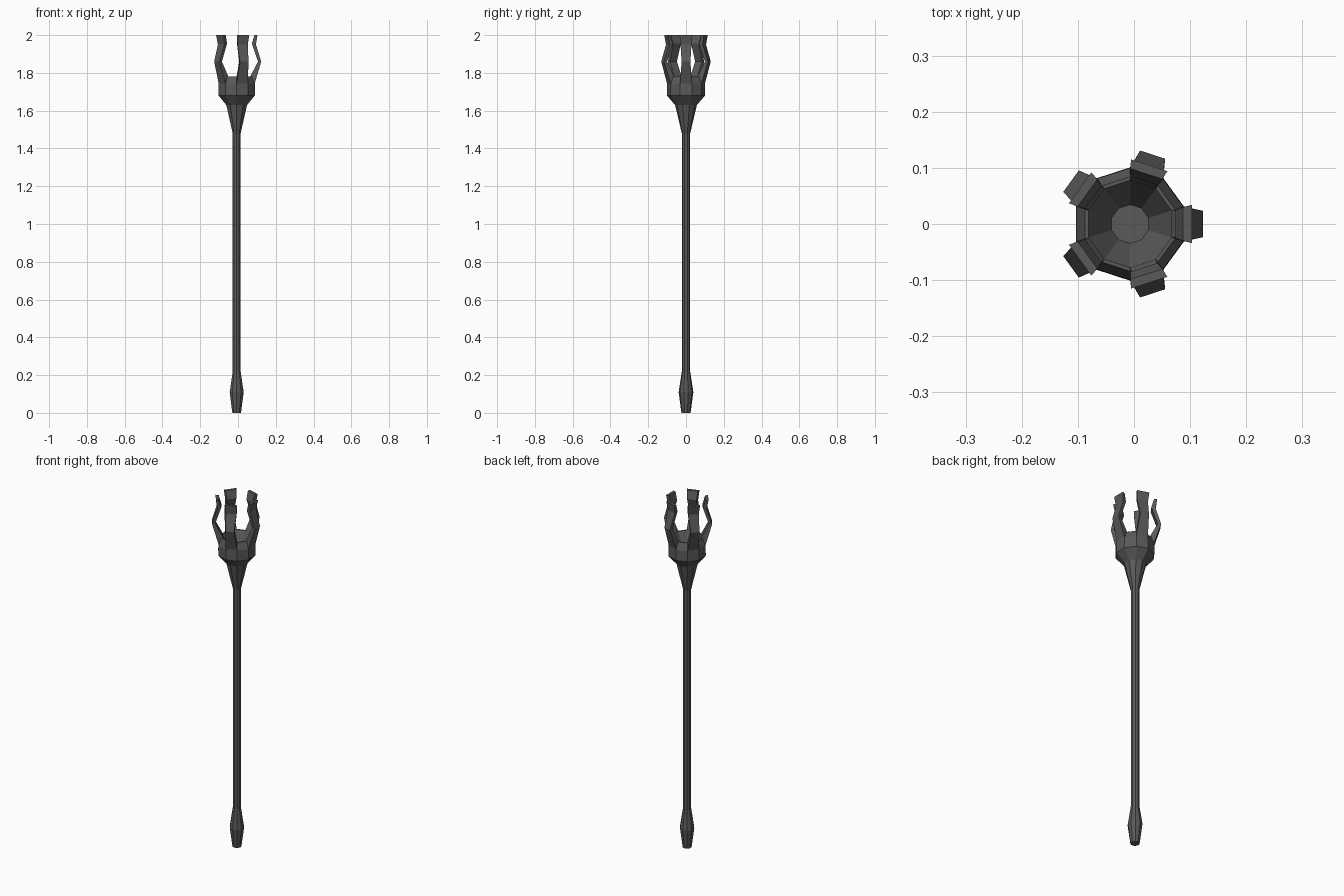
import bpy, bmesh, math

if "Cube" in bpy.data.objects:
    bpy.data.objects.remove(bpy.data.objects["Cube"])

AXIS_X = -0.007
SIDES = 10
metal = bpy.data.materials.new("dark grey metal")
metal.diffuse_color = (0.1, 0.1, 0.1, 1)
metal.use_nodes = True
metal.node_tree.nodes["Principled BSDF"].inputs["Base Color"].default_value = metal.diffuse_color


def finish(name, bm):
    bmesh.ops.recalc_face_normals(bm, faces=bm.faces)
    me = bpy.data.meshes.new(name)
    bm.to_mesh(me)
    bm.free()
    me.materials.append(metal)
    ob = bpy.data.objects.new(name, me)
    bpy.context.collection.objects.link(ob)


def loft(bm, rings):
    """Join rings of points with quads and cap both ends."""
    vs = [[bm.verts.new(p) for p in r] for r in rings]
    n = len(vs[0])
    for a, b in zip(vs, vs[1:]):
        for i in range(n):
            j = (i + 1) % n
            bm.faces.new((a[i], a[j], b[j], b[i]))
    bm.faces.new(vs[0])
    bm.faces.new(vs[-1])


def lathe(name, profile):
    """Ten-sided turned part; radii are measured to the flats."""
    rings = []
    for r, z in profile:
        c = r / math.cos(math.pi / SIDES)
        angles = [(i + 0.5) * math.tau / SIDES for i in range(SIDES)]
        rings.append([(AXIS_X + c * math.cos(a), c * math.sin(a), z) for a in angles])
    bm = bmesh.new()
    loft(bm, rings)
    finish(name, bm)


# Staff with swollen foot, flared neck and hollow cup
lathe("staff_and_cup", [(0.023, 0), (0.037, 0.11), (0.021, 0.22), (0.021, 1.48),
                        (0.055, 1.63), (0.096, 1.68), (0.095, 1.74), (0.08, 1.78),
                        (0.074, 1.78), (0.033, 1.70)])

# Five claws: z outer, z inner, outer radius, inner radius, outer and inner half width
CLAW = [(1.685, 1.72, 0.0965, 0.07, 0.031, 0.022),
        (1.745, 1.785, 0.096, 0.074, 0.031, 0.024),
        (1.86, 1.86, 0.13, 0.113, 0.0235, 0.0225),
        (1.95, 1.955, 0.102, 0.081, 0.029, 0.025),
        (2.0, 2.0, 0.110, 0.094, 0.034, 0.030)]
for k in range(5):
    a = k * math.tau / 5
    ca, sa = math.cos(a), math.sin(a)
    rings = []
    for zo, zi, ro, ri, wo, wi in CLAW:
        corners = [(ro, -wo, zo), (ro, wo, zo), (ri, wi, zi), (ri, -wi, zi)]
        rings.append([(AXIS_X + r * ca - t * sa, r * sa + t * ca, z) for r, t, z in corners])
    bm = bmesh.new()
    loft(bm, rings)
    finish(f"claw_{k + 1}", bm)
